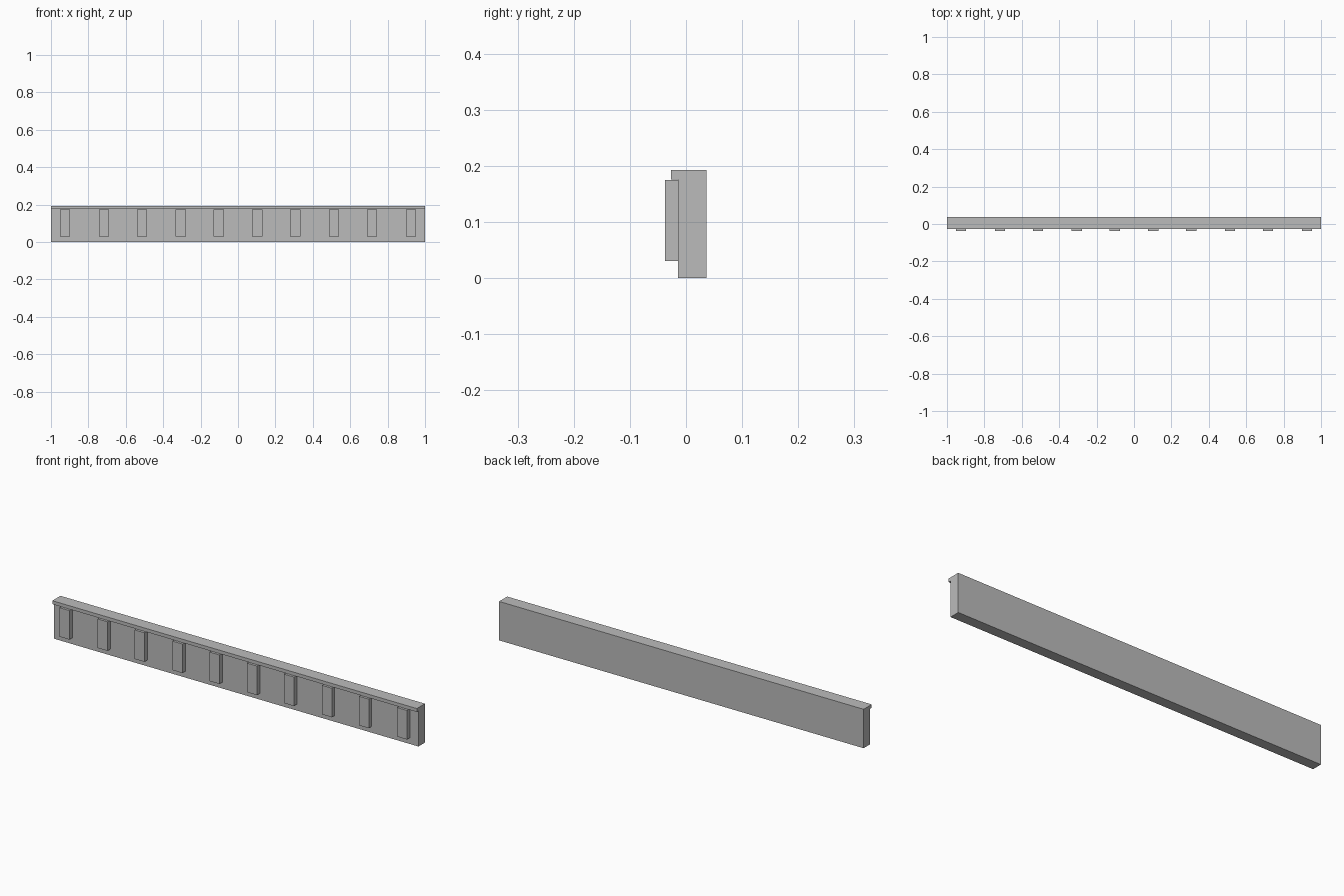
import bpy

cube = bpy.data.objects.get("Cube")
if cube:
    bpy.data.objects.remove(cube, do_unlink=True)

GREY = (0.5, 0.5, 0.5, 1)
stone = bpy.data.materials.new("grey_stone")
stone.use_nodes = True
stone.diffuse_color = GREY
stone.node_tree.nodes["Principled BSDF"].inputs["Base Color"].default_value = GREY


def extrude_profile(name, profile, x_min, x_max):
    """Extrude a closed (y, z) outline along x."""
    n = len(profile)
    verts = [(x, y, z) for x in (x_min, x_max) for y, z in profile]
    faces = [tuple(reversed(range(n))), tuple(range(n, 2 * n))]
    faces += [(i, (i + 1) % n, n + (i + 1) % n, n + i) for i in range(n)]
    mesh = bpy.data.meshes.new(name)
    mesh.from_pydata(verts, [], faces)
    mesh.materials.append(stone)
    obj = bpy.data.objects.new(name, mesh)
    bpy.context.collection.objects.link(obj)
    return obj


FRONT, BACK, TOP = -0.0145, 0.0365, 0.193
LEDGE_FRONT, LEDGE_BOTTOM = -0.027, 0.176

# Long wall with an overhanging ledge along its top front edge
extrude_profile("wall_with_ledge", [
    (FRONT, 0), (BACK, 0), (BACK, TOP), (LEDGE_FRONT, TOP),
    (LEDGE_FRONT, LEDGE_BOTTOM), (FRONT, LEDGE_BOTTOM)], -1, 1)

# Row of upright blocks on the front, mirrored about the middle
BLOCK_FRONT, BLOCK_BOTTOM, BLOCK_TOP, HALF_WIDTH = -0.0375, 0.031, 0.175, 0.027
for i, offset in enumerate((0.103, 0.306, 0.514, 0.717, 0.926), 1):
    for side, sign in (("left", 1), ("right", -1)):
        x = sign * offset
        extrude_profile(f"{side}_block_{i}", [
            (BLOCK_FRONT, BLOCK_BOTTOM), (FRONT, BLOCK_BOTTOM),
            (FRONT, BLOCK_TOP), (BLOCK_FRONT, BLOCK_TOP)],
            x - HALF_WIDTH, x + HALF_WIDTH)
